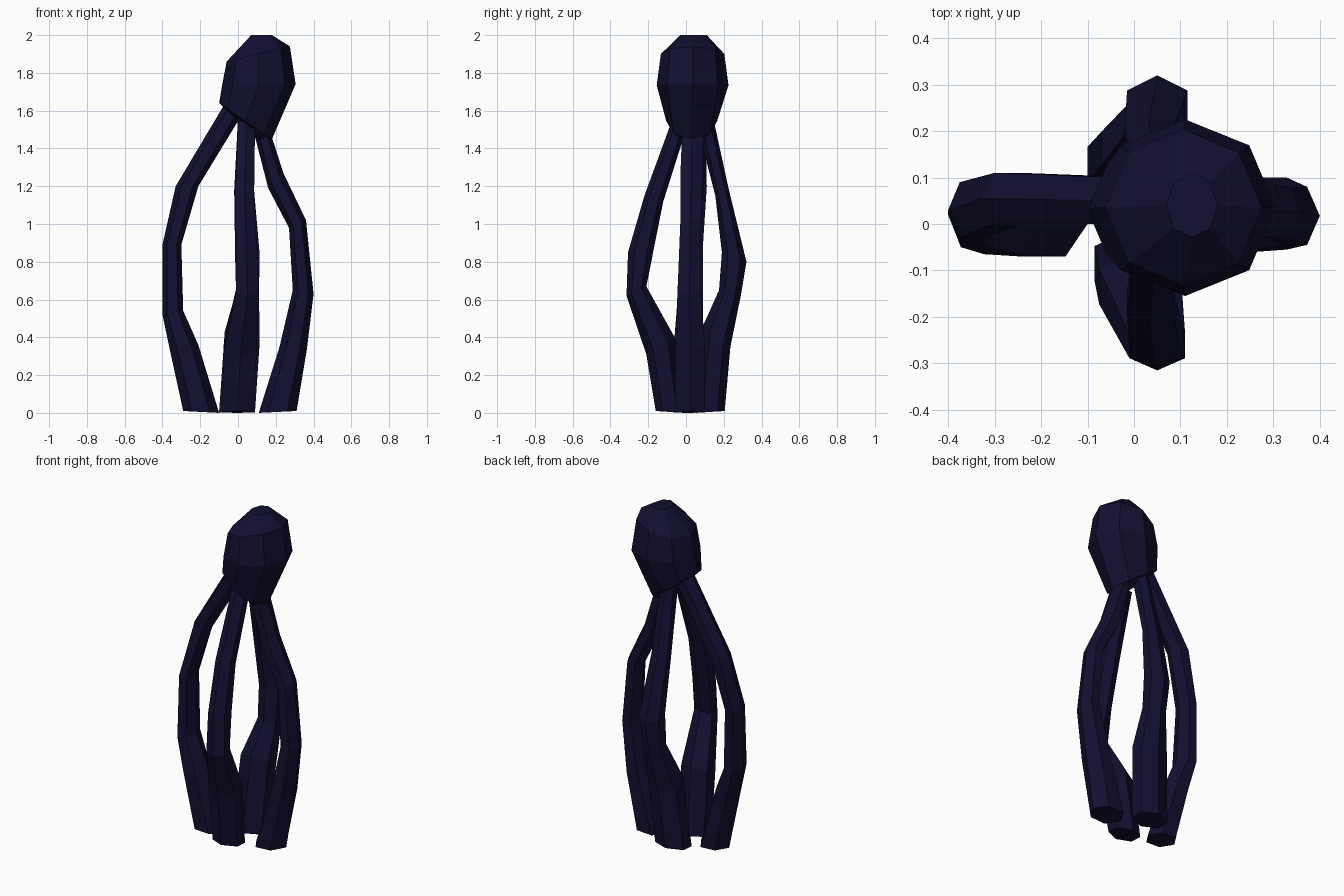
import bpy, bmesh, math
from mathutils import Vector

mat = bpy.data.materials.new("dark_navy")
mat.diffuse_color = (0.006, 0.005, 0.03, 1)


def loft(name, rings, n):
    """Bridge rings given as (outer point, inner point, side half-vector)."""
    bm = bmesh.new()
    loops = []
    widest = max(math.sin(math.tau * k / n) for k in range(n))
    for outer, inner, side in rings:
        mid, rad = (outer + inner) / 2, (outer - inner) / 2
        loops.append([bm.verts.new(mid + rad * math.cos(math.tau * k / n)
                                   + side * math.sin(math.tau * k / n) / widest)
                      for k in range(n)])
    for a, b in zip(loops, loops[1:]):
        for k in range(n):
            j = (k + 1) % n
            bm.faces.new((a[k], a[j], b[j], b[k]))
    bm.faces.new(loops[0])
    bm.faces.new(loops[-1])
    bmesh.ops.recalc_face_normals(bm, faces=bm.faces)
    mesh = bpy.data.meshes.new(name)
    bm.to_mesh(mesh)
    bm.free()
    mesh.materials.append(mat)
    bpy.context.collection.objects.link(bpy.data.objects.new(name, mesh))


def leg(name, axis, rows):
    """Rows: outer position, its z, inner position, its z, side min, side max."""
    rings = []
    for o, oz, i, iz, lo, hi in rows:
        m, h = (lo + hi) / 2, (hi - lo) / 2
        if axis == "x":
            rings.append((Vector((o, m, oz)), Vector((i, m, iz)), Vector((0, h, 0))))
        else:
            rings.append((Vector((m, o, oz)), Vector((m, i, iz)), Vector((h, 0, 0))))
    loft(name, rings, 6)


# Tilted faceted head: right x,z / left x,z / y half width / y centre
head = [(0.13, 1.43, 0.02, 1.52, 0.06, 0.03),
        (0.18, 1.45, -0.10, 1.64, 0.135, 0.03),
        (0.305, 1.74, -0.085, 1.73, 0.19, 0.035),
        (0.275, 1.94, -0.06, 1.86, 0.168, 0.035),
        (0.18, 2.0, 0.07, 2.0, 0.07, 0.04)]
loft("head", [(Vector((rx, y, rz)), Vector((lx, y, lz)), Vector((0, h, 0)))
              for rx, rz, lx, lz, h, y in head], 8)

# Four bowed legs
leg("left_leg", "x", [
    (-0.05, 1.67, 0.04, 1.61, 0.0, 0.10), (-0.33, 1.20, -0.21, 1.20, 0.0, 0.11),
    (-0.40, 0.89, -0.30, 0.89, -0.03, 0.09), (-0.40, 0.52, -0.29, 0.54, -0.05, 0.09),
    (-0.36, 0.33, -0.21, 0.36, -0.065, 0.08), (-0.29, 0.01, -0.10, 0.0, -0.07, 0.07)])
leg("right_leg", "x", [
    (0.16, 1.52, 0.08, 1.50, -0.02, 0.09), (0.24, 1.27, 0.16, 1.19, -0.03, 0.09),
    (0.36, 1.02, 0.27, 0.98, -0.03, 0.08), (0.40, 0.63, 0.29, 0.65, -0.045, 0.08),
    (0.365, 0.34, 0.22, 0.35, -0.055, 0.10), (0.31, 0.01, 0.11, 0.0, -0.06, 0.10)])
leg("front_leg", "y", [
    (-0.07, 1.56, 0.0, 1.50, 0.0, 0.09), (-0.22, 1.15, -0.12, 1.12, -0.015, 0.085),
    (-0.307, 0.85, -0.17, 0.87, -0.01, 0.10), (-0.315, 0.62, -0.21, 0.67, -0.01, 0.11),
    (-0.21, 0.31, -0.06, 0.40, -0.075, 0.10), (-0.16, 0.01, -0.01, 0.0, -0.085, 0.08)])
leg("back_leg", "y", [
    (0.14, 1.58, 0.06, 1.52, 0.0, 0.08), (0.225, 1.19, 0.155, 1.15, -0.02, 0.085),
    (0.32, 0.80, 0.19, 0.85, -0.015, 0.115), (0.29, 0.62, 0.175, 0.65, -0.01, 0.11),
    (0.235, 0.35, 0.09, 0.46, -0.07, 0.115), (0.205, 0.01, 0.05, 0.0, -0.10, 0.09)])
